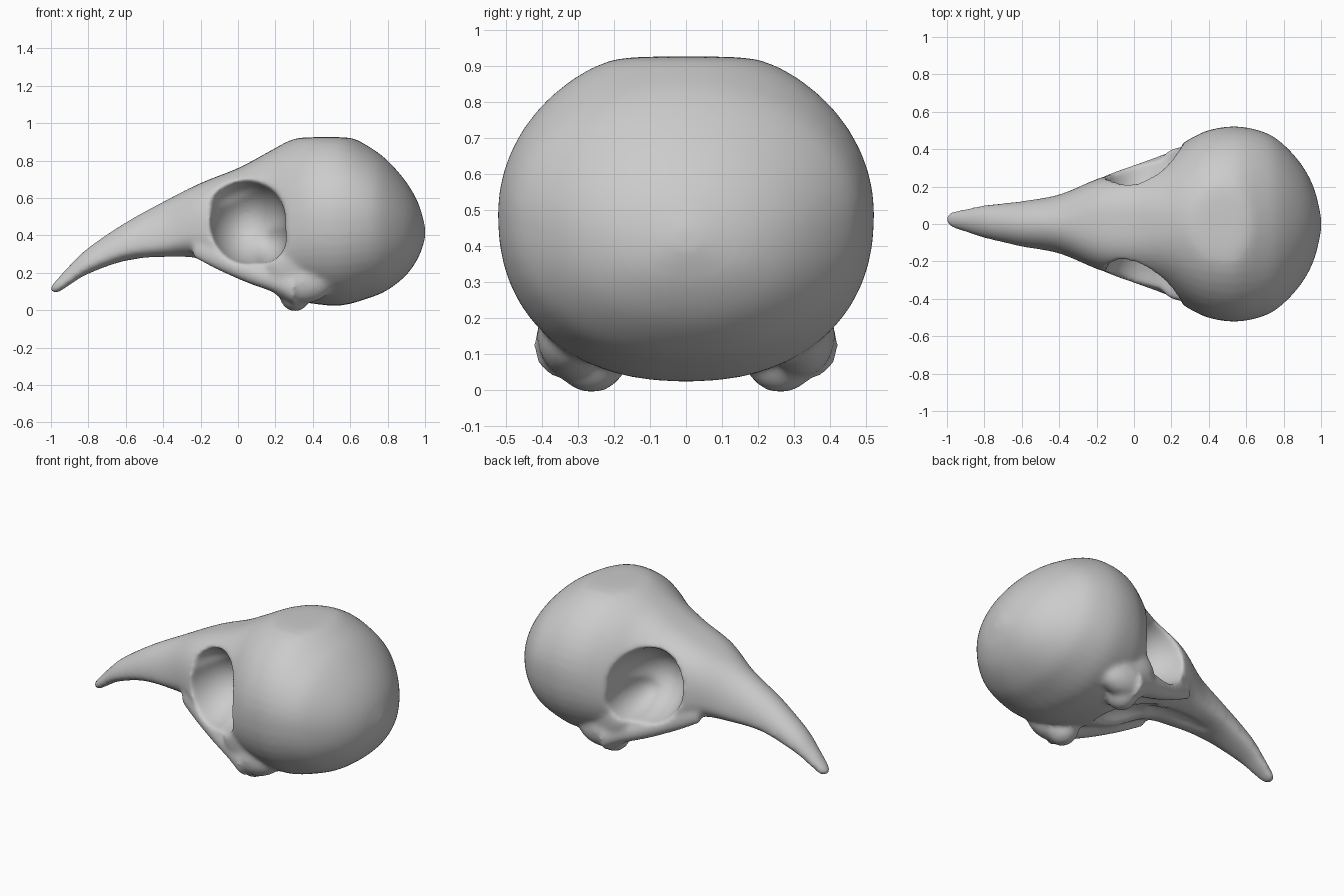
import bpy, bmesh, math
from mathutils import Vector, Matrix

if "Cube" in bpy.data.objects:
    bpy.data.objects.remove(bpy.data.objects["Cube"], do_unlink=True)

bone = bpy.data.materials.new("bone_grey")
bone.use_nodes = True
grey = (0.6, 0.6, 0.6, 1)
bone.diffuse_color = grey
bone.node_tree.nodes["Principled BSDF"].inputs["Base Color"].default_value = grey


def make_object(name, bm):
    bmesh.ops.recalc_face_normals(bm, faces=bm.faces)
    mesh = bpy.data.meshes.new(name)
    bm.to_mesh(mesh)
    bm.free()
    obj = bpy.data.objects.new(name, mesh)
    bpy.context.collection.objects.link(obj)
    return obj


def spline(points, steps):
    """Smooth path through rows of numbers."""
    rows = [Vector(p) for p in points]
    rows = [rows[0]] + rows + [rows[-1]]
    out = []
    for a, b, c, d in zip(rows, rows[1:], rows[2:], rows[3:]):
        for i in range(steps):
            t = i / steps
            out.append(0.5 * (2 * b + (c - a) * t + (2 * a - 5 * b + 4 * c - d) * t * t
                              + (3 * b - a - 3 * c + d) * t ** 3))
    return out + [rows[-1]]


def power(v, n):
    return math.copysign(abs(v) ** (2 / n), v)


def flatten_crown(z):
    return z if z < 0.9 else 0.9 + 0.026 * math.tanh((z - 0.9) / 0.026)


def loft(name, sections, sides=48):
    """Skin rounded sections: x, bottom, top, half width, height of widest point."""
    bm = bmesh.new()
    rings = []
    for x, low, high, wide, mid in spline(sections, 5):
        bend = 0.025 * max(0, (-x - 0.6) / 0.4)
        boxy = 2 + 0.85 * math.exp(-((x + 0.07) / 0.25) ** 2)  # squarer at the brow
        ring = []
        for k in range(sides):
            a = math.tau * k / sides
            n = boxy if math.sin(a) > 0 else 2.25
            up = power(math.sin(a), n)
            z = mid + up * ((high - mid) if up > 0 else (mid - low))
            ring.append(bm.verts.new((x, bend + wide * power(math.cos(a), n), flatten_crown(z))))
        rings.append(ring)
    for r, s in zip(rings, rings[1:]):
        for k in range(sides):
            j = (k + 1) % sides
            bm.faces.new((r[k], r[j], s[j], s[k]))
    bm.faces.new(rings[0])
    bm.faces.new(rings[-1])
    return make_object(name, bm)


def ellipsoid(name, centre, radii):
    bm = bmesh.new()
    bmesh.ops.create_uvsphere(bm, u_segments=40, v_segments=24, radius=1,
                              matrix=Matrix.Translation(centre) @ Matrix.Diagonal((*radii, 1)))
    return make_object(name, bm)


# Beak, face and braincase in one sweep
skull = loft("skull", [
    (-1.0, .10, .13, .025, .115), (-.97, .09, .165, .045, .12), (-.9, .135, .24, .063, .17),
    (-.8, .195, .335, .088, .24), (-.6, .265, .47, .122, .32), (-.4, .277, .58, .158, .36),
    (-.2, .268, .68, .24, .41), (0, .175, .76, .31, .26), (.15, .115, .84, .365, .31),
    (.28, .06, .91, .445, .43), (.4, .035, .95, .502, .48), (.55, .025, .95, .522, .49),
    (.7, .065, .875, .49, .49), (.8, .108, .80, .425, .47), (.9, .188, .685, .312, .44),
    (.965, .283, .57, .185, .42), (1.0, .38, .45, .04, .41)])

# Jaw knobs, temple bumps and cheek bars are added; sockets and palate are cut
parts = [("DIFFERENCE", ellipsoid("palate", (-.04, 0, .13), (.31, .15, .14))),
         ("DIFFERENCE", ellipsoid("beak_hollow", (-.32, 0, .26), (.24, .07, .045)))]
for side in (-1, 1):
    cheek = loft("cheek_bar", [(-.24, .28, .37, .02, .33), (-.1, .21, .33, .042, .27),
                               (.05, .145, .26, .055, .2), (.2, .09, .22, .07, .15),
                               (.3, .03, .2, .08, .12)], 16)
    for v in cheek.data.vertices:
        v.co.y += side * (.265 + .27 * v.co.x)
    parts += [
        ("UNION", ellipsoid("jaw_knob", (.305, side * .262, .088), (.085, .1, .095))),
        ("UNION", ellipsoid("jaw_corner", (.34, side * .318, .15), (.17, .095, .115))),
        ("UNION", ellipsoid("temple_bump", (.28, side * .345, .26), (.13, .068, .16))),
        ("UNION", cheek),
        ("DIFFERENCE", ellipsoid("eye_socket", (.045, side * .37, .475), (.21, .33, .23))),
        ("DIFFERENCE", ellipsoid("socket_front", (.015, side * .37, .57), (.185, .28, .148))),
        ("DIFFERENCE", ellipsoid("socket_back", (.13, side * .37, .39), (.13, .28, .14)))]

# Unions come first, so that the cuts pass through everything
for operation, part in sorted(parts, key=lambda p: p[0] != "UNION"):
    part.hide_render = True
    mod = skull.modifiers.new(part.name, "BOOLEAN")
    mod.operation, mod.object, mod.solver = operation, part, "EXACT"

# Blend every join into continuous bone
remesh = skull.modifiers.new("blend", "REMESH")
remesh.mode, remesh.voxel_size = "VOXEL", 0.0125
soften = skull.modifiers.new("soften", "SMOOTH")
soften.factor, soften.iterations = 0.5, 18

graph = bpy.context.evaluated_depsgraph_get()
finished = bpy.data.meshes.new_from_object(skull.evaluated_get(graph))
skull.modifiers.clear()
skull.data = finished
for _, part in parts:
    bpy.data.objects.remove(part, do_unlink=True)

skull.data.materials.clear()
skull.data.materials.append(bone)
for poly in skull.data.polygons:
    poly.material_index = 0
    poly.use_smooth = True
